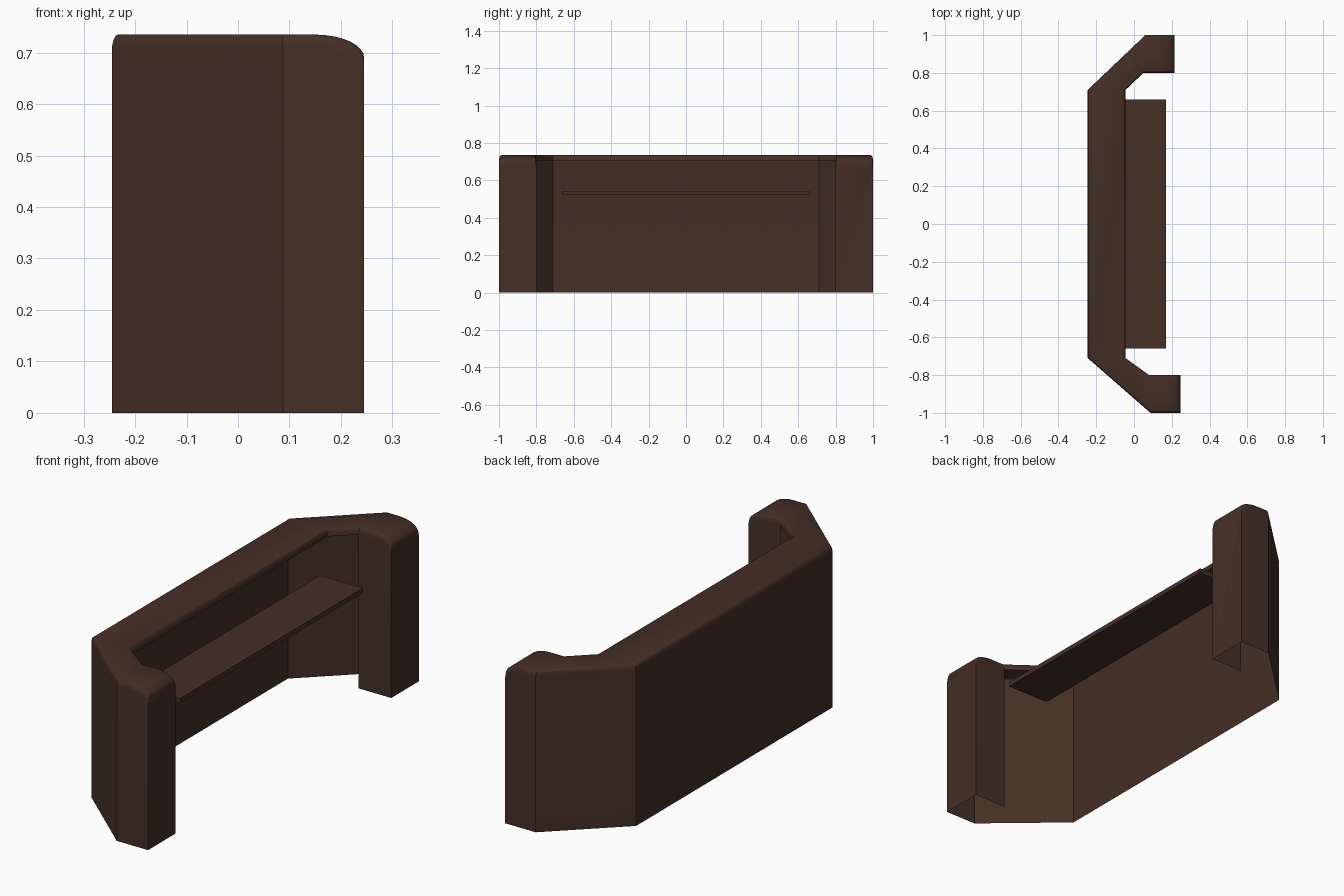
import bpy, bmesh, math
from mathutils import Vector

cube = bpy.data.objects.get("Cube")
if cube:
    bpy.data.objects.remove(cube, do_unlink=True)

TOP = 0.735
WALL_TOP = 0.703      # where the rounded rim begins
RIM_W = 0.012         # inward reach of the rounded rim
STEPS = 5

# One dark wood colour
wood = bpy.data.materials.new("dark_brown_wood")
wood.use_nodes = True
COLOUR = (0.058, 0.029, 0.019, 1)
wood.diffuse_color = COLOUR
bsdf = next(n for n in wood.node_tree.nodes if n.type == 'BSDF_PRINCIPLED')
bsdf.inputs["Base Color"].default_value = COLOUR
bsdf.inputs["Roughness"].default_value = 0.8


def finish(name, bm):
    """Turn a bmesh into a smooth-by-angle object."""
    bmesh.ops.recalc_face_normals(bm, faces=bm.faces)
    mesh = bpy.data.meshes.new(name)
    bm.to_mesh(mesh)
    bm.free()
    mesh.materials.append(wood)
    obj = bpy.data.objects.new(name, mesh)
    bpy.context.collection.objects.link(obj)
    bpy.ops.object.select_all(action='DESELECT')
    obj.select_set(True)
    bpy.context.view_layer.objects.active = obj
    bpy.ops.object.shade_smooth_by_angle(angle=math.radians(35))
    return obj


def post_stations(side, front, outer_x, inner_x):
    """Outer point, inner point and top drop, from the post front to its bend."""
    curve = 0.095
    result = []
    for i in range(9):
        t = math.cos(i / 8 * math.pi / 2)
        drop = 0.045 * (1 - math.sqrt(max(0, 1 - t * t)))
        x = front - curve * (1 - t)
        result.append((Vector((x, side, 0)), Vector((x, side * 0.8, 0)), drop))
    result.append((Vector((outer_x, side, 0)), Vector((inner_x, side * 0.8, 0)), 0))
    return result


def bend_station(side):
    y = side * 0.71
    return (Vector((-0.245, y, 0)), Vector((-0.045, y, 0)), 0)


def section(bm, outer, inner, drop):
    """Cross-section: outer wall, rounded rim, flat top, rounded rim, inner wall."""
    inward = (inner - outer).normalized()
    rim = []
    for i in range(STEPS + 1):
        a = i / STEPS * math.pi / 2
        rim.append((RIM_W * (1 - math.cos(a)),
                    WALL_TOP + (TOP - WALL_TOP) * math.sin(a) - drop))
    pts = [outer]
    pts += [outer + inward * w + Vector((0, 0, z)) for w, z in rim]
    pts += [inner - inward * w + Vector((0, 0, z)) for w, z in reversed(rim)]
    pts.append(inner)
    return [bm.verts.new(p) for p in pts]


# Counter shell: hollow back wall with an overhanging rim and two end posts
right_post = post_stations(-1, 0.245, 0.087, 0.08)
left_post = post_stations(1, 0.215, 0.06, 0.05)
stations = right_post + [bend_station(-1), bend_station(1)] + left_post[::-1]
n_post = len(right_post)

bm = bmesh.new()
rows = [section(bm, *s) for s in stations]
for i, (a, b) in enumerate(zip(rows, rows[1:])):
    in_post = i + 1 < n_post or i >= n_post + 2
    # the inner wall only reaches the floor on the posts
    count = len(a) - 1 if in_post else len(a) - 2
    for j in range(count):
        bm.faces.new((a[j], b[j], b[j + 1], a[j + 1]))
for end in (rows[0], rows[-1]):
    bm.faces.new(end)
loose = [v for v in bm.verts if not v.link_faces]
bmesh.ops.delete(bm, geom=loose, context='VERTS')
finish("counter_shell", bm)

# Shelf board behind the rim
bm = bmesh.new()
bmesh.ops.create_cube(bm, size=1)
bmesh.ops.scale(bm, vec=(0.217, 1.32, 0.022), verts=bm.verts)
bmesh.ops.translate(bm, vec=(0.0615, 0, 0.533), verts=bm.verts)
finish("shelf", bm)
